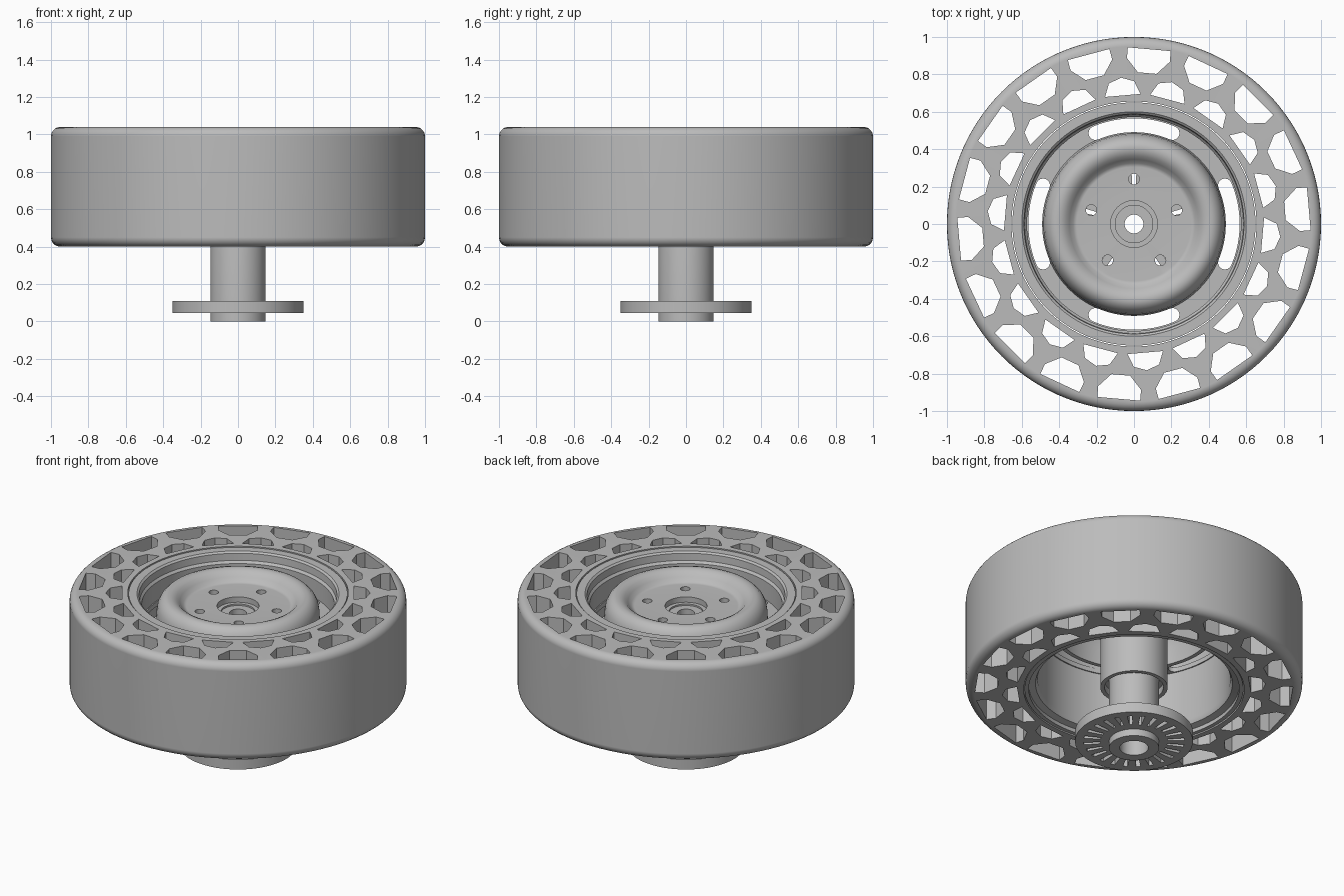
import bpy, bmesh
from math import sin, cos, pi, radians

if "Cube" in bpy.data.objects:
    bpy.data.objects.remove(bpy.data.objects["Cube"], do_unlink=True)

grey = bpy.data.materials.new("plain grey")
grey.use_nodes = True
GREY = (0.5, 0.5, 0.5, 1)
grey.diffuse_color = GREY
grey.node_tree.nodes["Principled BSDF"].inputs["Base Color"].default_value = GREY


def add_object(name, bm):
    bmesh.ops.recalc_face_normals(bm, faces=bm.faces)
    mesh = bpy.data.meshes.new(name)
    bm.to_mesh(mesh)
    bm.free()
    mesh.materials.append(grey)
    obj = bpy.data.objects.new(name, mesh)
    bpy.context.collection.objects.link(obj)
    return obj


def lathe(name, profile, segments=96):
    """Turn a closed (radius, height) profile around the z axis."""
    bm = bmesh.new()
    rings = []
    for i in range(segments):
        a = 2 * pi * i / segments
        rings.append([bm.verts.new((r * cos(a), r * sin(a), z)) for r, z in profile])
    n = len(profile)
    for i in range(segments):
        p, q = rings[i], rings[(i + 1) % segments]
        for j in range(n):
            k = (j + 1) % n
            bm.faces.new((p[j], q[j], q[k], p[k]))
    return add_object(name, bm)


def placed(outline, angle):
    """Place a (sideways, outward) outline at an angle around the axis."""
    c, s = cos(angle), sin(angle)
    return [(r * c - t * s, r * s + t * c) for t, r in outline]


def arc(cx, cy, r, start, end, steps):
    return [(cx + r * cos(start + (end - start) * i / steps),
             cy + r * sin(start + (end - start) * i / steps)) for i in range(steps + 1)]


def cut(obj, outlines, z0, z1):
    """Punch vertical prisms through an object."""
    bm = bmesh.new()
    for outline in outlines:
        low = [bm.verts.new((x, y, z0)) for x, y in outline]
        high = [bm.verts.new((x, y, z1)) for x, y in outline]
        bm.faces.new(low)
        bm.faces.new(high)
        for i in range(len(low)):
            k = (i + 1) % len(low)
            bm.faces.new((low[i], low[k], high[k], high[i]))
    cutter = add_object("cutter", bm)
    cutter.hide_render = True
    mod = obj.modifiers.new("holes", 'BOOLEAN')
    mod.operation = 'DIFFERENCE'
    mod.solver = 'EXACT'
    mod.object = cutter
    bpy.context.view_layer.objects.active = obj
    bpy.ops.object.modifier_apply(modifier=mod.name)
    bpy.data.objects.remove(cutter, do_unlink=True)


def mirrored(half):
    """Complete a symmetric outline from its right half."""
    return half + [(-t, r) for t, r in reversed(half) if t > 0]


# Airless tyre: rounded tread ring with two staggered rows of cells
BOTTOM, TOP, FILLET = 0.4, 1.04, 0.05
tyre_profile = [(0.655, BOTTOM)]
tyre_profile += arc(1 - FILLET, BOTTOM + FILLET, FILLET, -pi / 2, 0, 5)
tyre_profile += arc(1 - FILLET, TOP - FILLET, FILLET, 0, pi / 2, 5)
tyre_profile += [(0.655, TOP)]
tyre = lathe("airless_tyre", tyre_profile, 120)
inner_cell = mirrored([(0.095, 0.69), (0.068, 0.76), (0, 0.785)])
outer_cell = mirrored([(0.115, 0.938), (0.115, 0.88), (0.05, 0.81)])
cells = []
for i in range(18):
    cells.append(placed(inner_cell, radians(15 + 20 * i)))
    cells.append(placed(outer_cell, radians(5 + 20 * i)))
cut(tyre, cells, 0.3, 1.2)

# Rim barrel with a lip at each end
rim = lathe("rim_barrel", [
    (0.65, 0.405), (0.65, 1.035), (0.6, 1.035), (0.588, 1.025), (0.585, 0.98),
    (0.572, 0.965), (0.572, 0.47), (0.585, 0.44), (0.625, 0.43), (0.625, 0.405)])

# Wheel disc: recessed centre, dished floor, rounded bulge, slotted outer web
disc_top = [(0.05, 0.91), (0.125, 0.91), (0.125, 0.955), (0.305, 0.955),
            (0.325, 0.962), (0.345, 0.985), (0.365, 1.006), (0.39, 1.018), (0.415, 1.02),
            (0.44, 1.012), (0.462, 0.99), (0.477, 0.96), (0.484, 0.92), (0.487, 0.86),
            (0.492, 0.845), (0.575, 0.845)]
disc_under = [(0.575, 0.815), (0.465, 0.815), (0.458, 0.92), (0.44, 0.97),
              (0.405, 0.99), (0.37, 0.975), (0.33, 0.925), (0.3, 0.92), (0.2, 0.92),
              (0.2, 0.88), (0.05, 0.88)]
disc = lathe("wheel_disc", disc_top + disc_under)
slots = []
span, mid, half = radians(23), 0.528, 0.037
for i in range(4):
    a = i * pi / 2
    lo, hi = a - span, a + span
    slots.append(arc(0, 0, mid + half, lo, hi, 14)
                 + arc(mid * cos(hi), mid * sin(hi), half, hi, hi + pi, 8)[1:-1]
                 + arc(0, 0, mid - half, hi, lo, 14)
                 + arc(mid * cos(lo), mid * sin(lo), half, lo + pi, lo + 2 * pi, 8)[1:-1])
for i in range(5):
    a = pi / 2 + i * 2 * pi / 5
    slots.append(arc(0.24 * cos(a), 0.24 * sin(a), 0.029, 0, 2 * pi, 20)[:-1])
cut(disc, slots, 0.7, 1.2)

# Hub sleeve and hollow axle behind the disc
hub = lathe("hub_sleeve", [
    (0.2, 0.92), (0.2, 0.415), (0.175, 0.415), (0.175, 0.46), (0.1, 0.46), (0.1, 0.92)], 64)
axle = lathe("hollow_axle", [
    (0.148, 0), (0.148, 0.6), (0.05, 0.89), (0.05, 0.8), (0.085, 0.78), (0.085, 0)], 64)

# Vented flange disc near the axle end
flange = lathe("vented_flange", [(0.14, 0.045), (0.35, 0.045), (0.35, 0.11), (0.14, 0.11)])
vent = mirrored([(0.009, 0.2), (0.014, 0.3)])
cut(flange, [placed(vent, 2 * pi * i / 24) for i in range(24)], 0, 0.2)

# Smooth shading with sharp edges kept
for obj in (tyre, rim, disc, hub, axle, flange):
    bpy.ops.object.select_all(action='DESELECT')
    obj.select_set(True)
    bpy.context.view_layer.objects.active = obj
    bpy.ops.object.shade_smooth_by_angle(angle=radians(30))
    weighted = obj.modifiers.new("even_shading", 'WEIGHTED_NORMAL')
    weighted.keep_sharp = True
